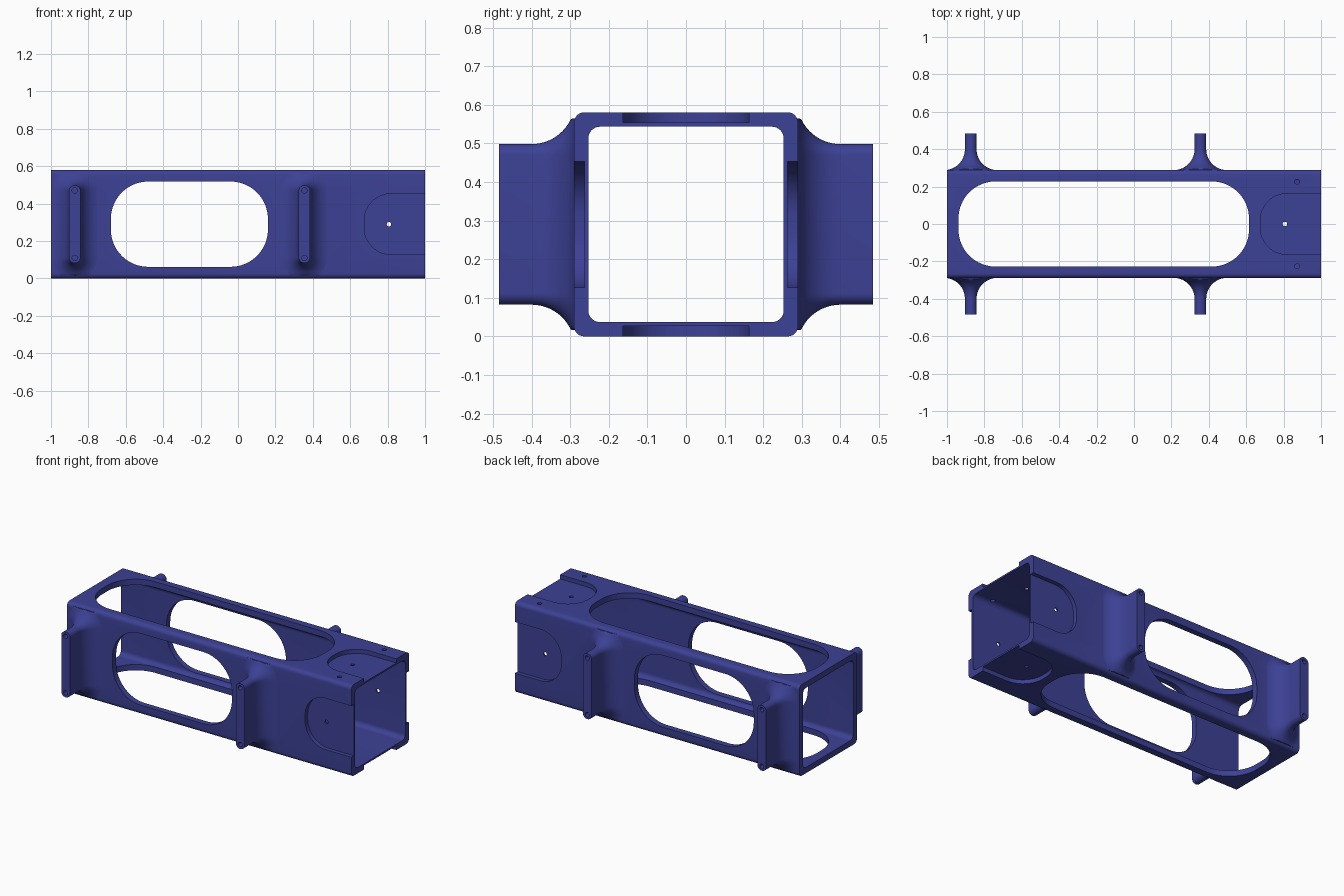
import bpy, bmesh, math
from mathutils import Matrix, Vector

if "Cube" in bpy.data.objects:
    bpy.data.objects.remove(bpy.data.objects["Cube"])

CZ = 0.29          # height of the tube axis
HALF = 0.29        # outer half width of the tube
INNER = 0.253      # inner half width

blue = bpy.data.materials.new("deep blue")
blue.diffuse_color = (0.046, 0.053, 0.30, 1)
blue.use_nodes = True
blue.node_tree.nodes["Principled BSDF"].inputs["Base Color"].default_value = blue.diffuse_color


def rounded_rect(hw, hh, r, n=12):
    """Outline of a rounded rectangle, counter-clockwise."""
    pts = []
    for k, (sx, sy) in enumerate(((1, 1), (-1, 1), (-1, -1), (1, -1))):
        for i in range(n + 1):
            a = math.pi / 2 * (k + i / n)
            pts.append((sx * (hw - r) + r * math.cos(a),
                        sy * (hh - r) + r * math.sin(a)))
    return pts


def loft(name, rings):
    """Closed solid through a list of rings of 3D points."""
    bm = bmesh.new()
    loops = [[bm.verts.new(p) for p in ring] for ring in rings]
    n = len(loops[0])
    for a, b in zip(loops, loops[1:]):
        for i in range(n):
            j = (i + 1) % n
            bm.faces.new((a[i], a[j], b[j], b[i]))
    bm.faces.new(loops[0][::-1])
    bm.faces.new(loops[-1])
    bmesh.ops.remove_doubles(bm, verts=bm.verts, dist=1e-5)
    bmesh.ops.recalc_face_normals(bm, faces=bm.faces)
    mesh = bpy.data.meshes.new(name)
    bm.to_mesh(mesh)
    bm.free()
    mesh.materials.append(blue)
    ob = bpy.data.objects.new(name, mesh)
    bpy.context.collection.objects.link(ob)
    return ob


def tube_block(name, half, r, x0, x1):
    prof = rounded_rect(half, half, r, 8)
    return loft(name, [[(x, y, CZ + z) for y, z in prof] for x in (x0, x1)])


def plate(name, outline, a, b, turn):
    """Outline in (x, u) extruded from a to b outward, turned about the tube axis."""
    m = Matrix.Translation((0, 0, CZ)) @ Matrix.Rotation(turn, 4, 'X')
    return loft(name, [[m @ Vector((x, u, w)) for x, u in outline] for w in (a, b)])


def shifted(pts, dx, du=0):
    return [(x + dx, u + du) for x, u in pts]


def circle(x, u, r, n=20):
    return [(x + r * math.cos(2 * math.pi * i / n),
             u + r * math.sin(2 * math.pi * i / n)) for i in range(n)]


def combine(target, other, op):
    mod = target.modifiers.new("combine", 'BOOLEAN')
    mod.operation, mod.solver, mod.object = op, 'EXACT', other
    bpy.context.view_layer.objects.active = target
    bpy.ops.object.modifier_apply(modifier=mod.name)
    bpy.data.objects.remove(other)


# Square tube
body = tube_block("square_tube_body", HALF, 0.026, -1, 1)
combine(body, tube_block("bore", INNER, 0.03, -1.2, 1.2), 'DIFFERENCE')


# Side fins flaring into the tube wall
def fin(cx, side):
    rad, rings = 0.112, []
    levels = [(0.272, rad)]
    for i in range(15):
        a = math.pi / 2 * i / 14
        levels.append((0.288 + rad * math.sin(a) if i == 0 else
                       0.288 + rad * (1 - math.cos(a)), rad * (1 - math.sin(a))))
    levels.append((0.485, 0))
    for y, d in levels:
        ring = []
        for x, z in rounded_rect(0.031 + d, 0.208 + d, 0.03 + d):
            z = max(-0.274, min(0.274, z))
            ring.append((max(-0.9995, cx + x), side * y, CZ + z))
        rings.append(ring)
    return loft("fin", rings)


for cx in (-0.873, 0.355):
    for side in (-1, 1):
        combine(body, fin(cx, side), 'UNION')

# Long rounded windows: top and bottom, then the two sides
long_window = shifted(rounded_rect(0.777, 0.228, 0.2, 16), -0.162)
side_window = shifted(rounded_rect(0.42, 0.228, 0.2, 16), -0.26)
combine(body, plate("window", long_window, -0.5, 0.5, 0), 'DIFFERENCE')
combine(body, plate("window", side_window, -0.5, 0.5, math.pi / 2), 'DIFFERENCE')

# Open-ended recess and centre hole on each of the four walls
pocket = shifted(rounded_rect(0.3, 0.163, 0.145, 16), 0.975)
for k in range(4):
    turn = k * math.pi / 2
    combine(body, plate("pocket", pocket, 0.2635, 0.4, turn), 'DIFFERENCE')
    combine(body, plate("hole", circle(0.807, 0, 0.012), 0.2, 0.4, turn), 'DIFFERENCE')

# Pair of small holes in the top wall
for u in (-0.226, 0.226):
    combine(body, plate("hole", circle(0.872, u, 0.013), 0.2, 0.4, 0), 'DIFFERENCE')

# Screw holes in the outer edge of each fin
for cx in (-0.873, 0.355):
    for turn in (math.pi / 2, -math.pi / 2):
        for u in (-0.18, 0.18):
            combine(body, plate("hole", circle(cx, u, 0.014), 0.38, 0.6, turn), 'DIFFERENCE')

# Smooth curves, keep sharp edges
bpy.ops.object.select_all(action='DESELECT')
body.select_set(True)
bpy.context.view_layer.objects.active = body
bpy.ops.object.shade_smooth_by_angle(angle=math.radians(30))
